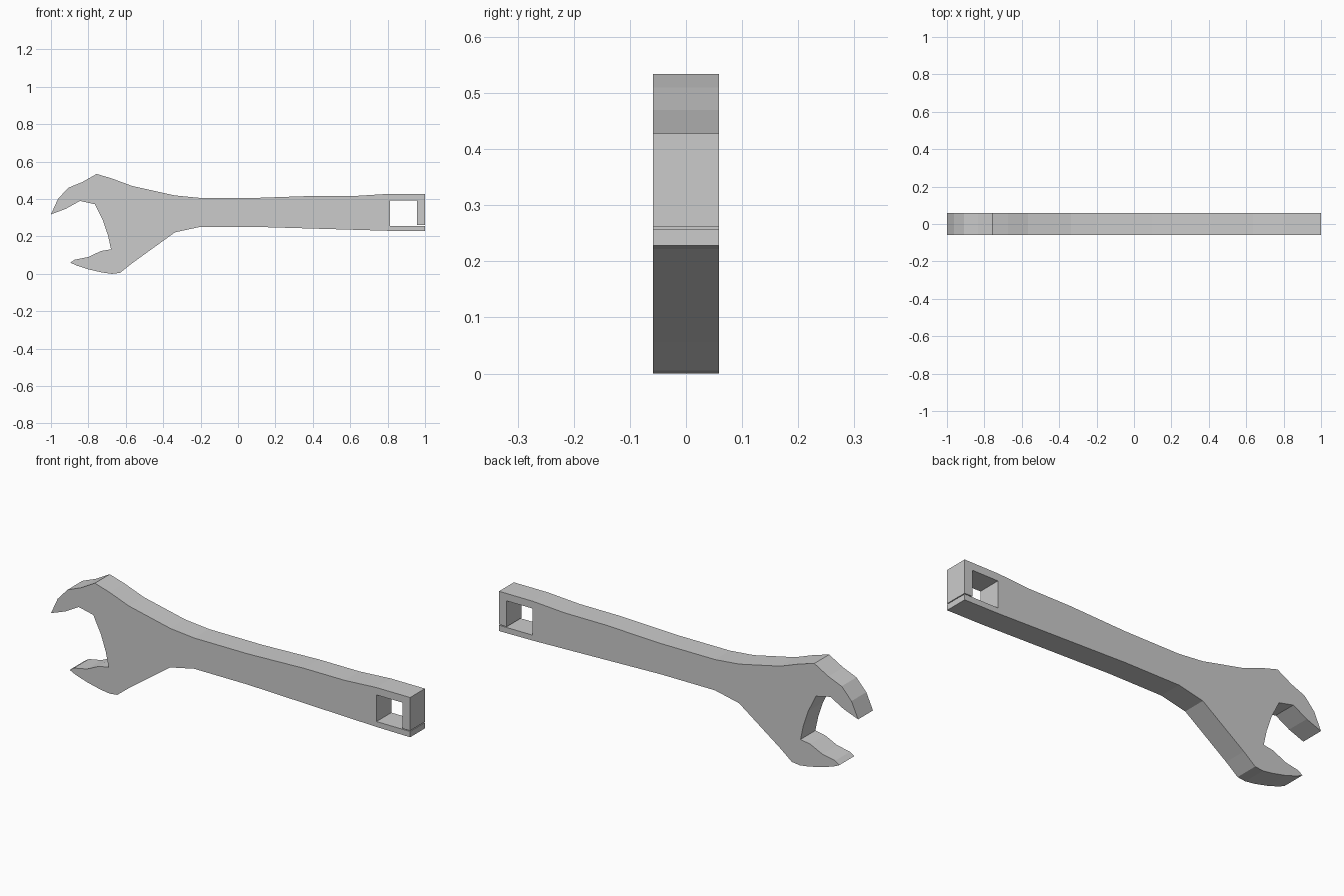
import bpy, bmesh

if "Cube" in bpy.data.objects:
    bpy.data.objects.remove(bpy.data.objects["Cube"])

HALF_T = 0.059

# upper jaw (outer side) and top of the handle, left to right
top_edge = [(-1, .318), (-.963, .40), (-.908, .46), (-.834, .49), (-.756, .534),
            (-.674, .51), (-.567, .47), (-.337, .419), (-.203, .406), (.096, .406),
            (.41, .417), (.636, .417), (.81, .428), (1, .428)]
# square hanging hole, joined to the end face by a hairline slit
hanging_hole = [(1, .261), (.957, .261), (.957, .391), (.813, .391),
                (.813, .257), (1, .257)]
# underside of the handle and lower jaw, right to left
bottom_edge = [(1, .228), (.81, .23), (.096, .251), (-.203, .251), (-.337, .222),
               (-.567, .056), (-.631, .005), (-.674, 0), (-.725, .007),
               (-.80, .024), (-.865, .045), (-.896, .06)]
# inside of the open mouth, lower jaw tip up to upper jaw tip
mouth = [(-.872, .076), (-.80, .09), (-.733, .122), (-.679, .131), (-.695, .205),
         (-.722, .285), (-.765, .372), (-.845, .39), (-.92, .348)]

# extrude the outline through the thickness
bm = bmesh.new()
outline = top_edge + hanging_hole + bottom_edge + mouth
face = bm.faces.new([bm.verts.new((x, -HALF_T, z)) for x, z in outline])
new = bmesh.ops.extrude_face_region(bm, geom=[face], use_keep_orig=True)["geom"]
bmesh.ops.translate(bm, vec=(0, 2 * HALF_T, 0),
                    verts=[g for g in new if isinstance(g, bmesh.types.BMVert)])
bmesh.ops.recalc_face_normals(bm, faces=bm.faces)

mesh = bpy.data.meshes.new("wrench")
bm.to_mesh(mesh)
bm.free()
wrench = bpy.data.objects.new("wrench", mesh)
bpy.context.collection.objects.link(wrench)
